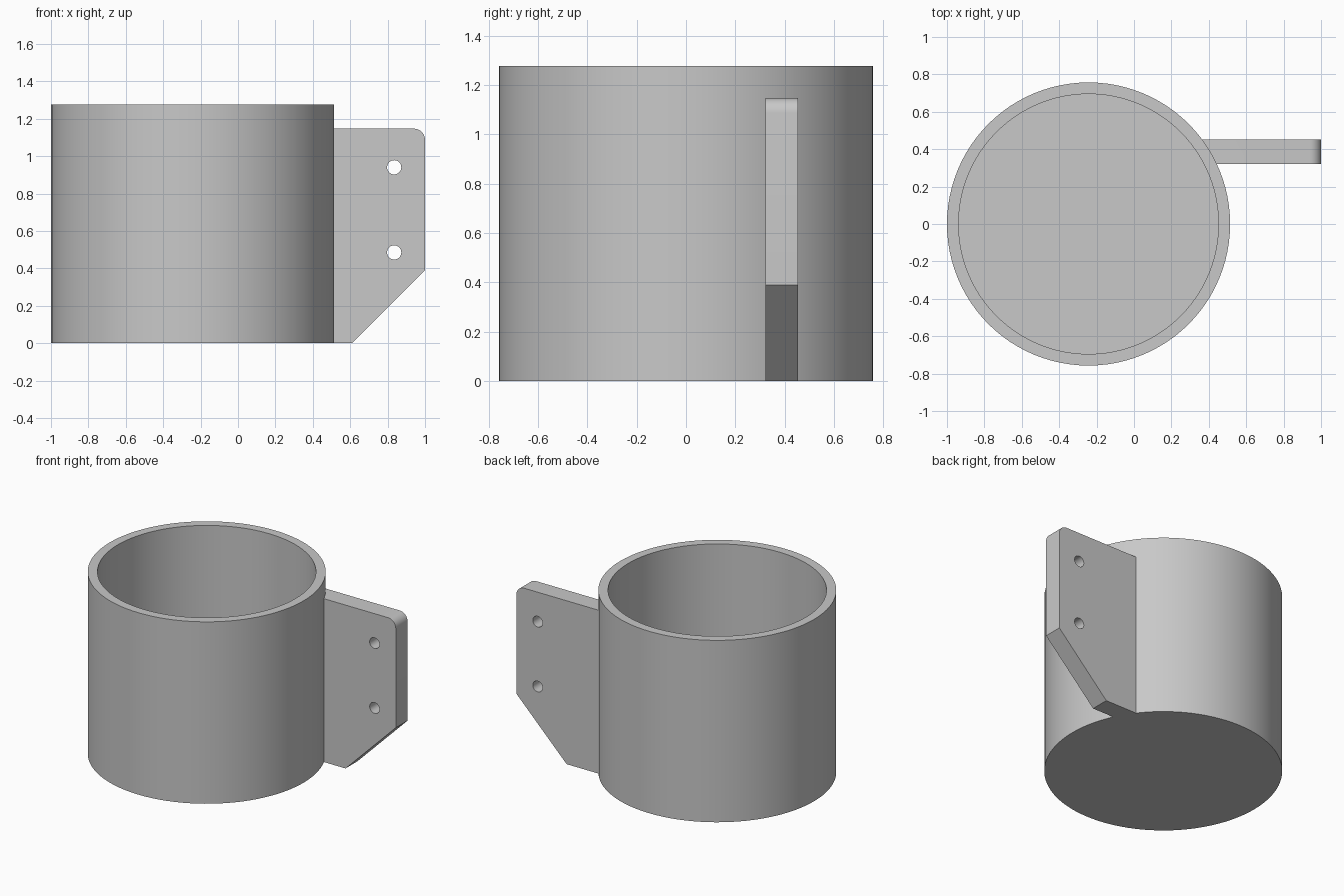
import bpy, bmesh, math

if "Cube" in bpy.data.objects:
    bpy.data.objects.remove(bpy.data.objects["Cube"])

CX, R_OUT, R_IN, HEIGHT, FLOOR = -0.243, 0.757, 0.695, 1.277, 0.06
SEGS = 96

grey = bpy.data.materials.new("grey plastic")
grey.diffuse_color = (0.58, 0.58, 0.58, 1)
grey.use_nodes = True
grey.node_tree.nodes["Principled BSDF"].inputs["Base Color"].default_value = grey.diffuse_color


def finish(bm, name):
    bmesh.ops.recalc_face_normals(bm, faces=bm.faces)
    mesh = bpy.data.meshes.new(name)
    bm.to_mesh(mesh)
    bm.free()
    mesh.materials.append(grey)
    obj = bpy.data.objects.new(name, mesh)
    bpy.context.collection.objects.link(obj)
    bpy.context.view_layer.objects.active = obj
    obj.select_set(True)
    bpy.ops.object.shade_smooth_by_angle(angle=math.radians(30))
    obj.select_set(False)
    return obj


def arc(cx, cz, r, start, end, n):
    return [(cx + r * math.cos(start + (end - start) * i / n),
             cz + r * math.sin(start + (end - start) * i / n)) for i in range(n + 1)]


# Cup: rings joined from the outer base, over the rim, down to the inner floor
bm = bmesh.new()
rings = []
for r, z in [(R_OUT, 0), (R_OUT, HEIGHT), (R_IN, HEIGHT), (R_IN, FLOOR)]:
    rings.append([bm.verts.new((CX + x, y, z))
                  for x, y in arc(0, 0, r, 0, 2 * math.pi, SEGS)[:-1]])
for a, b in zip(rings, rings[1:]):
    for i in range(SEGS):
        j = (i + 1) % SEGS
        bm.faces.new((a[i], a[j], b[j], b[i]))
bm.faces.new(rings[0])
bm.faces.new(rings[-1])
finish(bm, "cup")

# Mounting plate: outline with one rounded corner, a cut corner and two screw holes
Y0, Y1, TOP, ROUND = 0.322, 0.453, 1.147, 0.06
outline = [(0.40, 0), (0.61, 0), (1.0, 0.39)]
outline += arc(1 - ROUND, TOP - ROUND, ROUND, 0, math.pi / 2, 8)
outline += [(0.40, TOP)]
holes = [arc(0.835, z, 0.038, 0, 2 * math.pi, 32)[:-1] for z in (0.94, 0.485)]

bm = bmesh.new()
for loop in [outline] + holes:
    vs = [bm.verts.new((x, Y0, z)) for x, z in loop]
    for i, v in enumerate(vs):
        bm.edges.new((v, vs[(i + 1) % len(vs)]))
bmesh.ops.triangle_fill(bm, edges=bm.edges[:], use_beauty=True, use_dissolve=False)
res = bmesh.ops.extrude_face_region(bm, geom=bm.faces[:], use_keep_orig=True)
for v in res["geom"]:
    if isinstance(v, bmesh.types.BMVert):
        v.co.y = Y1
        # slant the hidden end so it stays inside the cup wall
        if v.co.x < 0.41:
            v.co.x = 0.33
finish(bm, "mounting_plate")
